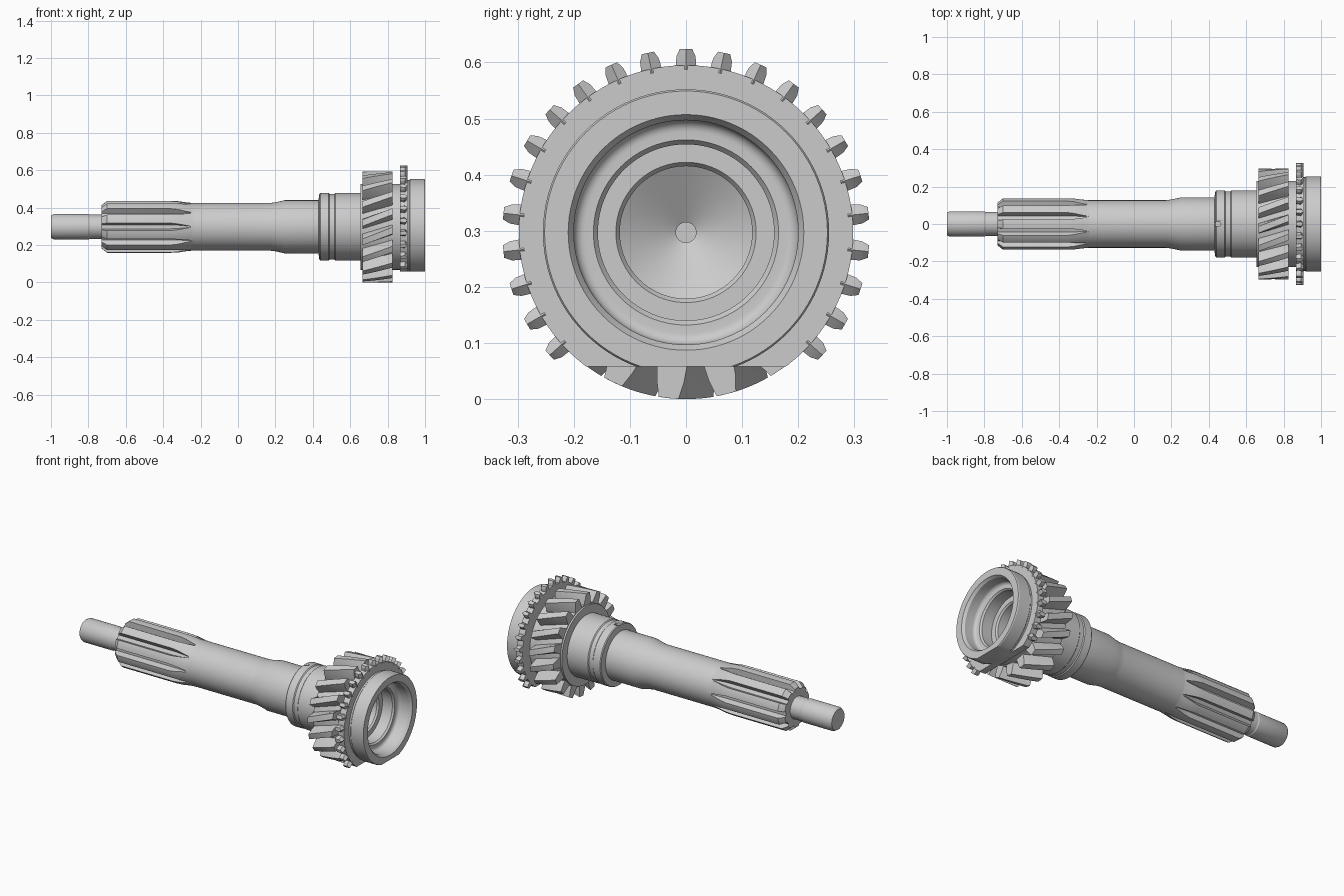
import bpy, bmesh, math
from mathutils import Vector, Matrix

if "Cube" in bpy.data.objects:
    bpy.data.objects.remove(bpy.data.objects["Cube"])

CZ = 0.297          # height of the shaft axis
TAU = 2 * math.pi


def finish(bm, name, angle=30):
    bmesh.ops.remove_doubles(bm, verts=bm.verts, dist=1e-5)
    bmesh.ops.recalc_face_normals(bm, faces=bm.faces)
    me = bpy.data.meshes.new(name)
    bm.to_mesh(me)
    bm.free()
    ob = bpy.data.objects.new(name, me)
    bpy.context.collection.objects.link(ob)
    bpy.ops.object.select_all(action='DESELECT')
    ob.select_set(True)
    bpy.context.view_layer.objects.active = ob
    bpy.ops.object.shade_smooth_by_angle(angle=math.radians(angle))
    return ob


def loft(rows, closed=False):
    """Skin rings around the x axis; each row is (x, [(angle, radius), ...])."""
    bm = bmesh.new()
    rings = [[bm.verts.new((x, r * math.sin(a), CZ + r * math.cos(a))) for a, r in pts]
             for x, pts in rows]
    pairs = list(zip(rings, rings[1:]))
    if closed:
        pairs.append((rings[-1], rings[0]))
    for p, q in pairs:
        for i in range(len(p)):
            j = (i + 1) % len(p)
            bm.faces.new((p[i], p[j], q[j], q[i]))
    return bm


def lathe(profile, closed=False, n=96):
    return loft([(x, [(TAU * i / n, r) for i in range(n)]) for x, r in profile], closed)


def toothed(n, shape, twist=0.0):
    """Ring of n teeth; shape is [(fraction of pitch, radius), ...]."""
    return [(TAU * (k + f) / n + twist, r) for k in range(n) for f, r in shape]


# Shaft with nose, journals and the deep inner bore
shaft = finish(lathe([
    (-1, 0), (-1, .06), (-.985, .068), (-.80, .068), (-.795, .065), (-.73, .065),
    (-.72, .10), (-.27, .10), (-.255, .127), (.17, .127), (.20, .131), (.25, .142),
    (.43, .142), (.435, .176), (.44, .18), (.485, .18), (.49, .175), (.515, .175),
    (.52, .18), (.655, .18), (.655, .23), (.84, .23),
    (.84, .125), (.83, .118), (.72, .118), (.66, .018), (.60, .018), (.60, 0)]), "shaft")

# Oil hole on top of the bearing journal
cut = bmesh.new()
bmesh.ops.create_cone(cut, cap_ends=True, segments=24, radius1=.014, radius2=.014, depth=.1,
                      matrix=Matrix.Translation((.45, 0, CZ + .18)))
cutter = finish(cut, "oil_hole_cutter")
cutter.hide_render = True
cutter.display_type = 'WIRE'
mod = shaft.modifiers.new("oil_hole", 'BOOLEAN')
mod.object = cutter
mod.operation = 'DIFFERENCE'

# Splines: ten teeth whose grooves run out into the shaft
def spline_row(x, tip, root, w):
    shape = [(-.5, root), (-.5 + w * .7, root), (-.5 + w, tip)]
    shape += [(f * (.5 - w), tip) for f in (-.5, 0, .5)]
    shape += [(.5 - w, tip), (.5 - w * .7, root)]
    return (x, toothed(10, shape))

finish(loft([
    spline_row(-.73, .07, .07, .23),
    spline_row(-.73, .115, .105, .23),
    spline_row(-.70, .139, .105, .23),
    spline_row(-.36, .139, .105, .23),
    spline_row(-.32, .137, .109, .18),
    spline_row(-.28, .131, .117, .10),
    spline_row(-.24, .127, .126, .02),
    spline_row(-.24, .09, .09, .02)]), "splines")

# Helical gear
N, TWIST = 18, .21
tooth = [(-.5, .235), (-.33, .235), (-.26, .268), (-.17, .297), (0, .297),
         (.17, .297), (.26, .268), (.33, .235)]
bore = [(f, .20) for f, r in tooth]
rows = [(.665, toothed(N, bore))]
for i in range(9):
    t = i / 8
    rows.append((.665 + .16 * t, toothed(N, tooth, TWIST * (t - .5))))
rows.append((.825, toothed(N, bore, TWIST / 2)))
finish(loft(rows), "helical_gear", 25)

# Synchro end: dog disc, cone ring and stepped bore, with a flat on the underside
FLAT = .058
fillet = [(.935 - .02 * math.sin(t), .18 + .02 * math.cos(t))
          for t in (i * math.pi / 12 for i in range(7))]
head = lathe([(.84, .23), (.866, .23), (.866, .298), (.905, .298), (.905, .25), (.915, .25),
              (.92, .255), (.995, .255), (1, .252), (1, .21), (.985, .20)] + fillet +
             [(.915, .165), (.905, .157), (.84, .157)], closed=True)
res = bmesh.ops.bisect_plane(head, geom=head.verts[:] + head.edges[:] + head.faces[:],
                             plane_co=Vector((0, 0, FLAT)), plane_no=Vector((0, 0, -1)),
                             clear_outer=True)
rim = [e for e in res["geom_cut"] if isinstance(e, bmesh.types.BMEdge)]
bmesh.ops.contextual_create(head, geom=rim)
finish(head, "synchro_ring")

# Dog teeth: roof-pointed blocks around the disc, left off where the flat is
dogs = bmesh.new()
outline = [(.866, -.8), (.866, .8), (.893, 1), (.907, 0), (.893, -1)]   # x, half-width factor
for k in range(30):
    a = TAU * k / 30
    if math.cos(a) < -.75:
        continue
    out = Vector((0, math.sin(a), math.cos(a)))
    side = Vector((0, math.cos(a), -math.sin(a)))
    loops = [[dogs.verts.new(Vector((x, 0, CZ)) + out * r + side * w * s) for x, s in outline]
             for r, w in ((.29, .019), (.314, .017), (.327, .011))]
    dogs.faces.new(loops[0])
    dogs.faces.new(loops[2])
    for p, q in zip(loops, loops[1:]):
        for i in range(5):
            j = (i + 1) % 5
            dogs.faces.new((p[i], p[j], q[j], q[i]))
finish(dogs, "dog_teeth", 15)
